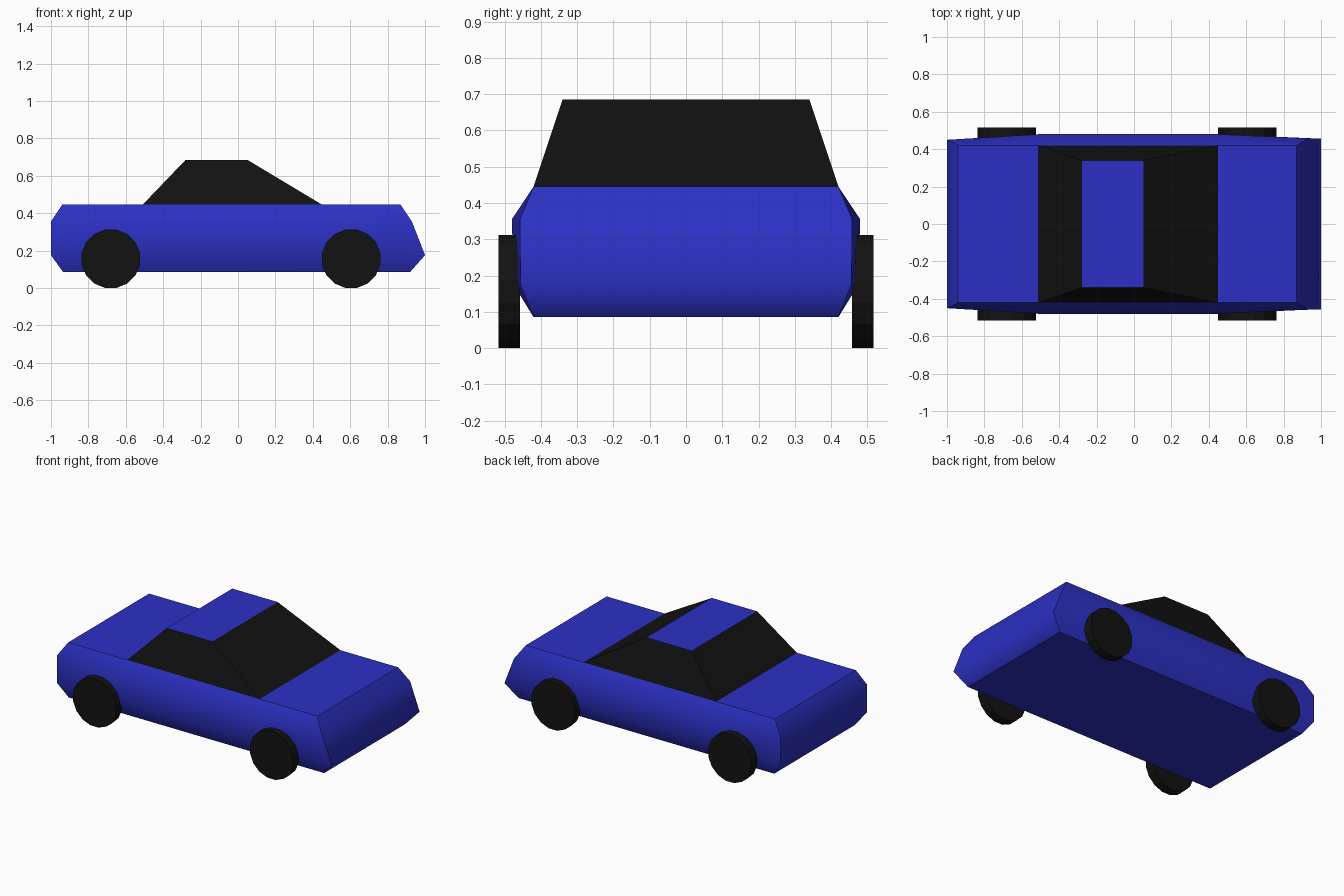
import bpy, bmesh, math
from mathutils import Matrix

if "Cube" in bpy.data.objects:
    bpy.data.objects.remove(bpy.data.objects["Cube"])


def material(name, color):
    m = bpy.data.materials.new(name)
    m.diffuse_color = color
    m.use_nodes = True
    m.node_tree.nodes["Principled BSDF"].inputs["Base Color"].default_value = m.diffuse_color
    return m


BLUE = material("blue paint", (0.025, 0.03, 0.55, 1))
BLACK = material("black", (0.006, 0.006, 0.006, 1))


def finish(bm, name, mats):
    bmesh.ops.recalc_face_normals(bm, faces=bm.faces)
    mesh = bpy.data.meshes.new(name)
    bm.to_mesh(mesh)
    bm.free()
    for m in mats:
        mesh.materials.append(m)
    obj = bpy.data.objects.new(name, mesh)
    bpy.context.collection.objects.link(obj)
    return obj


# Body: stacked rings, each z, rear x, front x, half widths (rear, middle, front)
LEVELS = [
    (0.085, -0.935, 0.92, 0.42, 0.42, 0.42),
    (0.175, -1.0, 1.0, 0.45, 0.475, 0.456),
    (0.355, -1.0, 0.93, 0.45, 0.48, 0.458),
    (0.445, -0.94, 0.87, 0.42, 0.42, 0.42),
]
bm = bmesh.new()
rings = []
for z, rear, front, yr, ym, yf in LEVELS:
    side = [(rear, -yr), (-0.51, -ym), (0.45, -ym), (front, -yf)]
    outline = side + [(x, -y) for x, y in reversed(side)]
    rings.append([bm.verts.new((x, y, z)) for x, y in outline])
group = {}
for low, high in zip(rings, rings[1:]):
    for i in range(8):
        j = (i + 1) % 8
        f = bm.faces.new((low[i], low[j], high[j], high[i]))
        group[f] = "side" + str(i // 4) if i % 4 < 3 else "end" + str(i // 4)
group[bm.faces.new(rings[0][::-1])] = "bottom"
group[bm.faces.new(rings[-1])] = "top"
for f in bm.faces:
    f.smooth = True
# Sharp creases only where sides, ends, top and bottom meet
for e in bm.edges:
    a, b = e.link_faces
    e.smooth = group[a] == group[b]
finish(bm, "car_body", [BLUE])

# Cabin: tapered black glass with a blue roof
bm = bmesh.new()
base, top = [
    [bm.verts.new(p) for p in ((x0, -y, z), (x1, -y, z), (x1, y, z), (x0, y, z))]
    for x0, x1, y, z in ((-0.51, 0.45, 0.42, 0.445), (-0.28, 0.05, 0.34, 0.685))
]
for i in range(4):
    j = (i + 1) % 4
    bm.faces.new((base[i], base[j], top[j], top[i])).material_index = 1
bm.faces.new(top)
finish(bm, "cabin", [BLUE, BLACK])

# Wheels
for x, end in ((-0.68, "rear"), (0.605, "front")):
    for s, side in ((-1, "right"), (1, "left")):
        bm = bmesh.new()
        turn = Matrix.Rotation(math.pi / 2, 4, "X") @ Matrix.Rotation(math.pi / 16, 4, "Z")
        bmesh.ops.create_cone(
            bm, cap_ends=True, segments=16, radius1=0.159, radius2=0.159, depth=0.06,
            matrix=Matrix.Translation((x, s * 0.487, 0.156)) @ turn)
        finish(bm, f"{end}_{side}_wheel", [BLACK])
